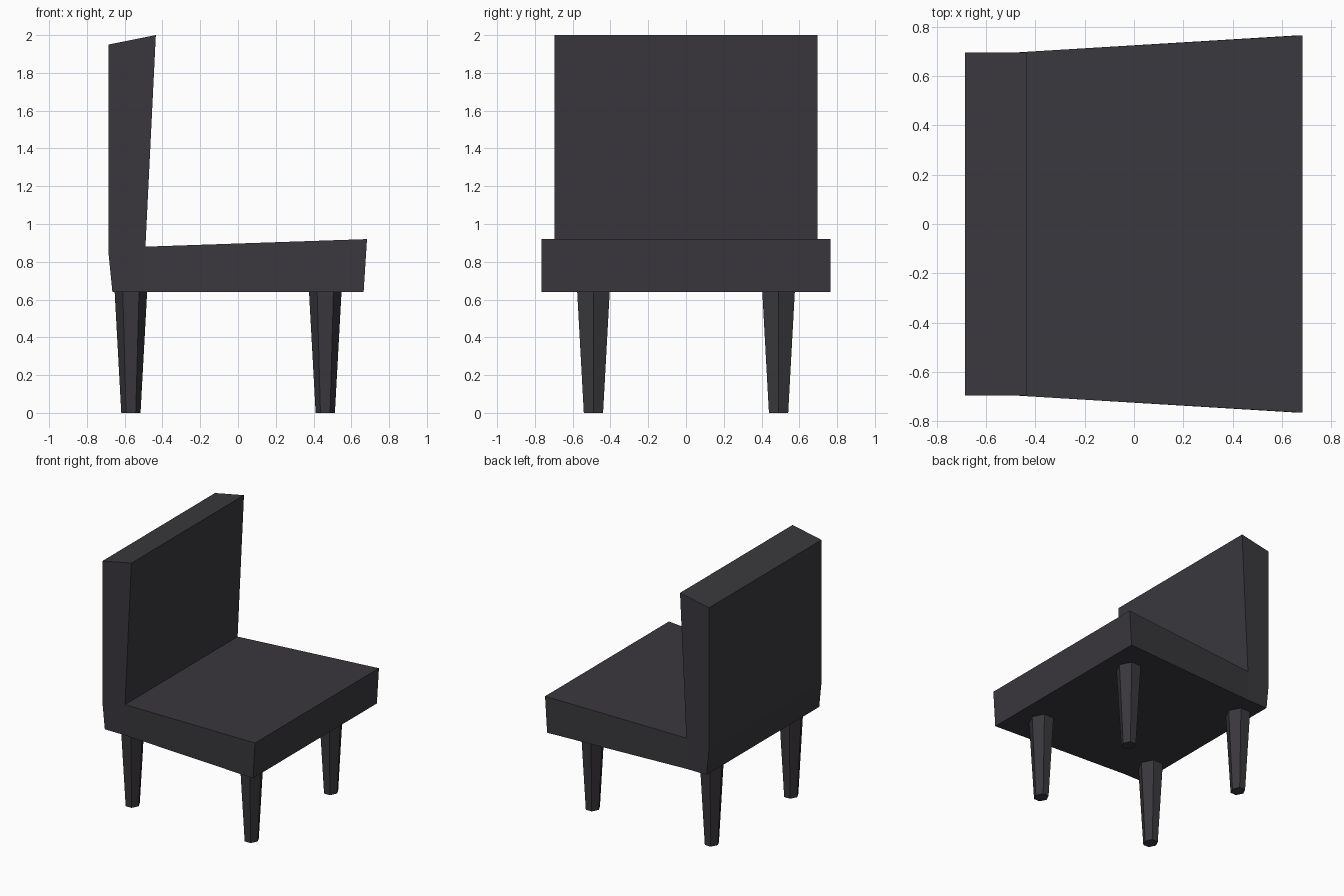
import bpy, bmesh, math

if "Cube" in bpy.data.objects:
    bpy.data.objects.remove(bpy.data.objects["Cube"])

fabric = bpy.data.materials.new("charcoal")
fabric.diffuse_color = (0.042, 0.039, 0.046, 1)
fabric.use_nodes = True
fabric.node_tree.nodes["Principled BSDF"].inputs["Base Color"].default_value = fabric.diffuse_color


def finish(name, bm):
    bmesh.ops.recalc_face_normals(bm, faces=bm.faces)
    mesh = bpy.data.meshes.new(name)
    bm.to_mesh(mesh)
    bm.free()
    mesh.materials.append(fabric)
    obj = bpy.data.objects.new(name, mesh)
    bpy.context.collection.objects.link(obj)
    return obj


def half_width(x):
    # constant along the backrest, flaring towards the seat edge
    return 0.695 if x < -0.4 else 0.765


# Seat and backrest: one L-shaped profile (x, z) spanned across y
profile = [(-0.685, 0.84), (-0.665, 0.64), (-0.49, 0.64), (0.665, 0.64),
           (0.683, 0.92), (-0.49, 0.88), (-0.435, 2.0), (-0.685, 1.95)]
bm = bmesh.new()
sides = [[bm.verts.new((x, s * half_width(x), z)) for x, z in profile]
         for s in (-1, 1)]
n = len(profile)
for i in range(n):
    j = (i + 1) % n
    bm.faces.new((sides[0][i], sides[0][j], sides[1][j], sides[1][i]))
for side in sides:
    # seat flank, then backrest flank, meeting at the inner corner
    bm.faces.new([side[i] for i in (2, 3, 4, 5)])
    bm.faces.new([side[i] for i in (0, 1, 2, 5, 6, 7)])
finish("seat_and_backrest", bm)


# Legs: tapered six-sided posts with a corner pointing along x
def leg(name, cx, cy):
    bm = bmesh.new()
    rings = []
    for z, r in ((0, 0.051), (0.64, 0.086)):
        rings.append([bm.verts.new((cx + r * math.cos(a),
                                    cy + r * math.sin(a) / math.sin(math.pi / 3), z))
                      for a in (k * math.pi / 3 for k in range(6))])
        bm.faces.new(rings[-1])
    for k in range(6):
        m = (k + 1) % 6
        bm.faces.new((rings[0][k], rings[0][m], rings[1][m], rings[1][k]))
    finish(name, bm)


for end, x in (("back", -0.567), ("front", 0.462)):
    for side, y in (("right", -0.49), ("left", 0.49)):
        leg(f"{end}_{side}_leg", x, y)
